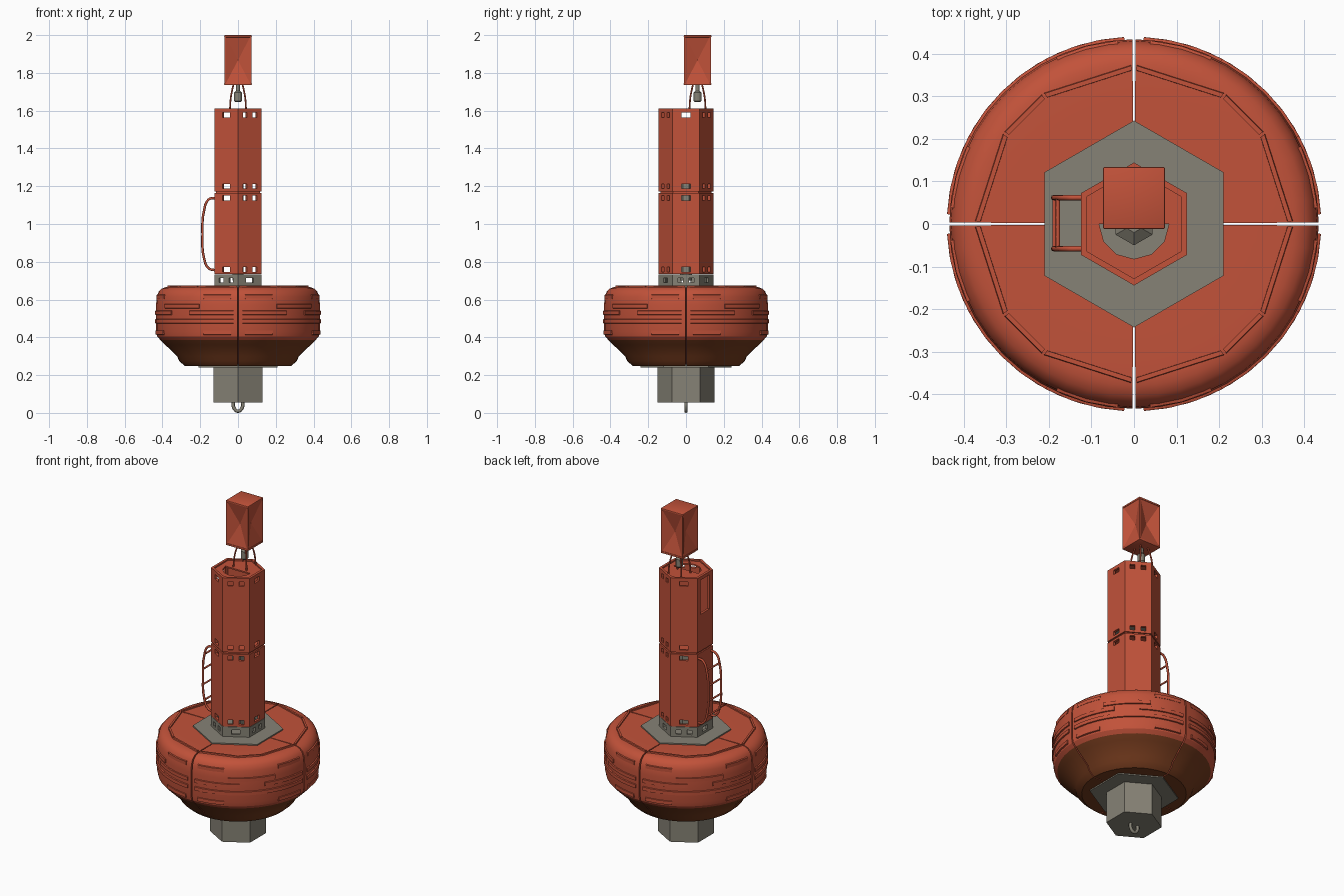
import bpy, bmesh
from math import sin, cos, tan, pi, radians
from mathutils import Vector, Matrix

if "Cube" in bpy.data.objects:
    bpy.data.objects.remove(bpy.data.objects["Cube"])


def material(name, rgb):
    m = bpy.data.materials.new(name)
    m.use_nodes = True
    m.diffuse_color = (*rgb, 1)
    m.node_tree.nodes["Principled BSDF"].inputs["Base Color"].default_value = (*rgb, 1)
    return m


RED = material("buoy red", (0.54, 0.085, 0.042))
GRAY = material("weathered gray", (0.24, 0.225, 0.18))
BROWN = material("waterline brown", (0.17, 0.042, 0.012))


def finish(name, bm, *mats, smooth=False, fix=True):
    bmesh.ops.remove_doubles(bm, verts=bm.verts, dist=1e-5)
    if fix:
        bmesh.ops.recalc_face_normals(bm, faces=bm.faces)
    mesh = bpy.data.meshes.new(name)
    bm.to_mesh(mesh)
    bm.free()
    ob = bpy.data.objects.new(name, mesh)
    bpy.context.collection.objects.link(ob)
    for m in mats:
        mesh.materials.append(m)
    if smooth:
        bpy.ops.object.select_all(action='DESELECT')
        ob.select_set(True)
        bpy.context.view_layer.objects.active = ob
        bpy.ops.object.shade_smooth_by_angle(angle=radians(28))
    return ob


def arc(bm, profile, start, end, steps):
    """Sweep a closed (radius, height) loop around z and cap both ends."""
    rings = []
    for i in range(steps + 1):
        a = radians(start + (end - start) * i / steps)
        rings.append([bm.verts.new((r * cos(a), r * sin(a), z)) for r, z in profile])
    n = len(profile)
    for p, q in zip(rings, rings[1:]):
        for j in range(n):
            bm.faces.new((p[j], q[j], q[(j + 1) % n], p[(j + 1) % n]))
    bm.faces.new(rings[0])
    bm.faces.new(rings[-1][::-1])


def turned(name, profile, mat, sides=6, centre=(0, 0), smooth=False):
    """Stack of polygon rings with end caps; corners point along y."""
    bm = bmesh.new()
    rings = []
    for r, z in profile:
        rings.append([bm.verts.new((centre[0] + r * sin(2 * pi * i / sides),
                                    centre[1] + r * cos(2 * pi * i / sides), z))
                      for i in range(sides)])
    for p, q in zip(rings, rings[1:]):
        for j in range(sides):
            k = (j + 1) % sides
            bm.faces.new((p[j], p[k], q[k], q[j]))
    bm.faces.new(rings[0])
    bm.faces.new(rings[-1])
    return finish(name, bm, mat, smooth=smooth)


def prism(name, r, z0, z1, mat):
    return turned(name, [(r, z0), (r, z1)], mat)


def rod(name, points, radius, mat):
    cu = bpy.data.curves.new(name, 'CURVE')
    cu.dimensions = '3D'
    cu.bevel_depth = radius
    cu.bevel_resolution = 2
    cu.resolution_u = 5
    cu.use_fill_caps = True
    sp = cu.splines.new('BEZIER')
    sp.bezier_points.add(len(points) - 1)
    for bp, p in zip(sp.bezier_points, points):
        bp.co = p
        bp.handle_left_type = bp.handle_right_type = 'AUTO'
    cu.materials.append(mat)
    ob = bpy.data.objects.new(name, cu)
    bpy.context.collection.objects.link(ob)
    return ob


def solidify(ob, thickness):
    mod = ob.modifiers.new("wall", 'SOLIDIFY')
    mod.thickness = thickness
    mod.offset = -1
    mod.use_even_offset = True


SINGLE = [(-0.023, 0.023)]
DOUBLE = [(-0.043, -0.017), (0.017, 0.043)]


def hex_shell(name, z0, z1, slot_rows, doubles, singles, mat, window=None):
    """Hollow hexagonal wall with rows of slots and an optional tall window at -x."""
    apothem = 0.125
    half = apothem * tan(pi / 6)
    bm = bmesh.new()
    bands = [(z - 0.013, z + 0.013) for z in slot_rows]
    zs = {z0, z1, *(z for b in bands for z in b)}
    if window:
        zs |= set(window[2:])
    zs = sorted(zs)
    for deg in range(0, 360, 60):
        spans = DOUBLE if deg in doubles else SINGLE if deg in singles else []
        holes = [(*s, *b) for s in spans for b in bands]
        if window and deg == 180:
            holes.append(window)
        us = sorted({-half, half, *(u for h in holes for u in h[:2])})
        a = radians(deg)
        n, t = Vector((cos(a), sin(a), 0)), Vector((-sin(a), cos(a), 0))
        for u0, u1 in zip(us, us[1:]):
            for v0, v1 in zip(zs, zs[1:]):
                u, v = (u0 + u1) / 2, (v0 + v1) / 2
                if any(h[0] < u < h[1] and h[2] < v < h[3] for h in holes):
                    continue
                bm.faces.new([bm.verts.new(n * apothem + t * p + Vector((0, 0, q)))
                              for p, q in ((u0, v0), (u1, v0), (u1, v1), (u0, v1))])
    solidify(finish(name, bm, mat, fix=False), 0.014)


# Float: four quarter blocks separated by narrow seams, brown below the waterline
hull = [(0.14, 0.247), (0.28, 0.247), (0.312, 0.275), (0.322, 0.3), (0.385, 0.36),
        (0.41, 0.385), (0.428, 0.405), (0.433, 0.43), (0.434, 0.57), (0.43, 0.615),
        (0.42, 0.642), (0.403, 0.658), (0.38, 0.667), (0.36, 0.668), (0.25, 0.668), (0.14, 0.668)]
bm = bmesh.new()
for q in range(0, 360, 90):
    arc(bm, hull, q + 0.5, q + 89.5, 12)
for f in bm.faces:
    f.material_index = int(f.calc_center_median().z < 0.385 and len(f.verts) == 4)
finish("float_quarters", bm, RED, BROWN, smooth=True)

# Raised fender ribs and the segmented lip on top of the float
bm = bmesh.new()
ribs = [(0.615, 0.425, 5, 25), (0.615, 0.425, 65, 85), (0.53, 0.432, 3, 36), (0.53, 0.432, 54, 87),
        (0.485, 0.432, 3, 87), (0.565, 0.432, 28, 62), (0.425, 0.43, 5, 25), (0.425, 0.43, 65, 85)]
for q in range(0, 360, 90):
    for z, r, a0, a1 in ribs:
        rib = [(r - 0.02, z - 0.018), (r + 0.008, z - 0.01), (r + 0.008, z + 0.01), (r - 0.02, z + 0.018)]
        arc(bm, rib, q + a0, q + a1, max(2, (a1 - a0) // 7))
finish("float_ribs", bm, RED, smooth=True)

bm = bmesh.new()
for q in range(0, 360, 90):
    for a0, a1 in ((1, 34.5), (35.5, 54.5), (55.5, 89)):
        arc(bm, [(0.36, 0.66), (0.375, 0.66), (0.372, 0.675), (0.361, 0.675)], q + a0, q + a1, 1)
finish("float_lip", bm, RED)

# Gray keel column, clamp plates and mooring eye
prism("keel_column", 0.15, 0.055, 0.66, GRAY)
prism("lower_clamp_plate", 0.24, 0.24, 0.26, GRAY)
prism("upper_clamp_plate", 0.243, 0.66, 0.675, GRAY)
rod("mooring_eye", [(-0.024, 0, 0.06), (-0.024, 0, 0.032), (0, 0, 0.009),
                    (0.024, 0, 0.032), (0.024, 0, 0.06)], 0.009, GRAY)

# Hexagonal tower
hex_shell("tower_neck", 0.672, 0.733, [0.702], (0, 120, 240), (60, 180, 300), GRAY)
hex_shell("lower_tower", 0.735, 1.163, [0.76, 1.138], (60, 300), (0, 120, 240), RED)
hex_shell("upper_tower", 1.173, 1.612, [1.2, 1.578], (60, 300), (0, 120, 240), RED,
          window=(-0.042, 0.042, 1.39, 1.592))
prism("tower_joint", 0.135, 1.158, 1.178, RED)
prism("tower_core", 0.033, 0.7, 1.36, GRAY)
turned("inner_equipment", [(0.05, 1.34), (0.05, 1.42), (0.02, 1.44)], GRAY, sides=6)
prism("equipment_floor", 0.128, 1.23, 1.24, GRAY)

# Tower lid with a half-round hatch opening at the front
bm = bmesh.new()
ap, cy = 0.112, 0.112 * tan(pi / 6)
back = [(0.08, 0), (ap, 0), (ap, cy), (0, 2 * cy), (-ap, cy), (-ap, 0), (-0.08, 0)]
hatch = [(0.082 * cos(pi * i / 6), -0.082 * sin(pi * i / 6)) for i in range(7)]
front = [(-ap, 0), (-ap, -cy), (0, -2 * cy), (ap, -cy), (ap, 0)] + hatch
for outline in (back, front):
    bm.faces.new([bm.verts.new((x, y, 1.604)) for x, y in outline])
solidify(finish("tower_lid", bm, RED, fix=False), 0.008)

# Curved ladder on the right side
for y in (-0.058, 0.062):
    rod("ladder_rail", [(-0.12, y, 1.138), (-0.155, y, 1.13), (-0.18, y, 1.07), (-0.188, y, 0.945),
                        (-0.18, y, 0.82), (-0.155, y, 0.765), (-0.12, y, 0.755)], 0.0065, RED)
for z in (0.81, 0.9, 0.99, 1.08):
    x = -0.188 + 0.5 * (z - 0.945) ** 2
    rod("ladder_rung", [(x, -0.058, z), (x, 0.062, z)], 0.005, RED)

# Lantern hanging inside four bent wire legs
LY = 0.061
turned("lantern", [(0.014, 1.645), (0.02, 1.652), (0.02, 1.695), (0.011, 1.705), (0.011, 1.74)],
       GRAY, sides=12, centre=(0, LY), smooth=True)
for sx in (-1, 1):
    for sy in (-1, 1):
        rod("wire_leg", [(sx * 0.043, LY + sy * 0.043, 1.6), (sx * 0.038, LY + sy * 0.038, 1.67),
                         (sx * 0.024, LY + sy * 0.024, 1.74)], 0.0045, RED)

# Topmark box with sunken four-sided reflector panels
bm = bmesh.new()
bmesh.ops.create_cube(bm, size=1, matrix=Matrix.Translation((0, LY, 1.8675))
                      @ Matrix.Diagonal((0.142, 0.142, 0.261, 1)))
sides = [f for f in bm.faces if abs(f.normal.z) < 0.5]
bmesh.ops.inset_individual(bm, faces=sides, thickness=0.008)
for f in sides:
    normal = f.normal.copy()
    tip = bmesh.ops.poke(bm, faces=[f])["verts"][0]
    tip.co -= normal * 0.03
finish("topmark_box", bm, RED)
for z in (1.741, 1.994):
    bm = bmesh.new()
    bmesh.ops.create_cube(bm, size=1, matrix=Matrix.Translation((0, LY, z))
                          @ Matrix.Diagonal((0.146, 0.146, 0.012, 1)))
    bmesh.ops.bevel(bm, geom=bm.edges[:], offset=0.004, segments=2, profile=0.5, affect='EDGES')
    finish("topmark_cap", bm, RED, smooth=True)
